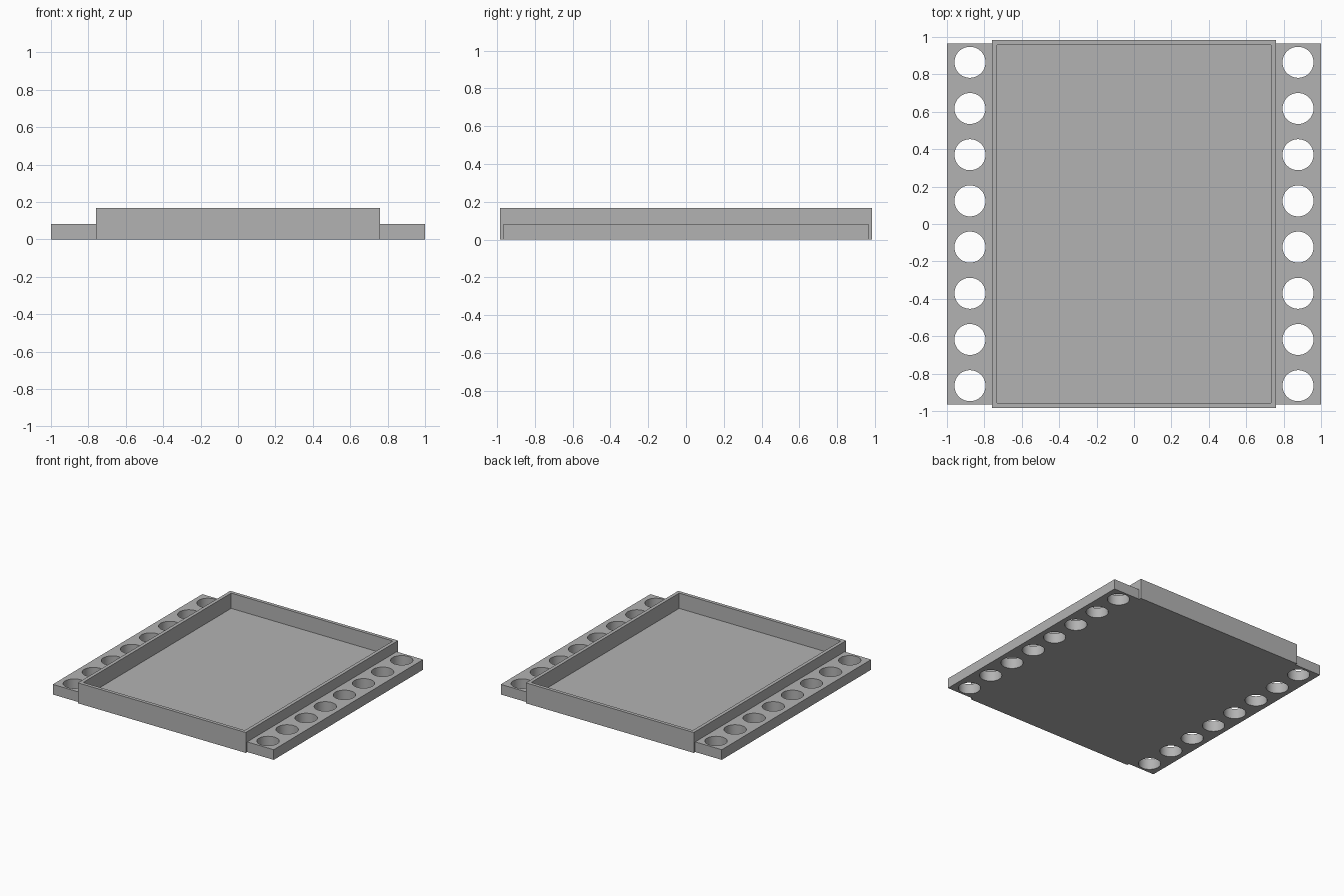
import bpy
import bmesh
import math
from mathutils import Matrix, Vector

cube = bpy.data.objects.get("Cube")
if cube:
    bpy.data.objects.remove(cube, do_unlink=True)

# Overall sizes
TRAY_X, TRAY_Y, TRAY_Z = 0.76, 0.985, 0.167
WALL, FLOOR = 0.04, 0.042
RAIL_X, RAIL_Y, RAIL_Z = 1.0, 0.966, 0.083
HOLES, HOLE_X, HOLE_PITCH, HOLE_R = 8, 0.877, 0.247, 0.083

grey = bpy.data.materials.new("plain grey")
grey.use_nodes = True
colour = (0.45, 0.45, 0.45, 1)
grey.diffuse_color = colour
grey.node_tree.nodes["Principled BSDF"].inputs["Base Color"].default_value = colour


def add_box(bm, low, high):
    low, high = Vector(low), Vector(high)
    matrix = Matrix.Translation((low + high) / 2) @ Matrix.Diagonal((*(high - low), 1))
    bmesh.ops.create_cube(bm, size=1, matrix=matrix)


def make_object(name, bm):
    bmesh.ops.recalc_face_normals(bm, faces=bm.faces)
    mesh = bpy.data.meshes.new(name)
    bm.to_mesh(mesh)
    bm.free()
    mesh.materials.append(grey)
    obj = bpy.data.objects.new(name, mesh)
    bpy.context.collection.objects.link(obj)
    return obj


# Open tray: inset the top face, then sink it to the floor
bm = bmesh.new()
add_box(bm, (-TRAY_X, -TRAY_Y, 0), (TRAY_X, TRAY_Y, TRAY_Z))
bm.normal_update()
top = max(bm.faces, key=lambda f: f.calc_center_median().z)
bmesh.ops.inset_individual(bm, faces=[top], thickness=WALL)
sunk = bmesh.ops.extrude_discrete_faces(bm, faces=[top])["faces"][0]
for v in sunk.verts:
    v.co.z = FLOOR
make_object("tray", bm)

# Side rails, each with a row of round through holes
for side, name in ((-1, "right_rail"), (1, "left_rail")):
    bm = bmesh.new()
    x1, x2 = sorted((side * TRAY_X, side * RAIL_X))
    add_box(bm, (x1, -RAIL_Y, 0), (x2, RAIL_Y, RAIL_Z))
    rail = make_object(name, bm)

    bm = bmesh.new()
    for i in range(HOLES):
        y = (i - (HOLES - 1) / 2) * HOLE_PITCH
        bmesh.ops.create_cone(bm, cap_ends=True, segments=48, radius1=HOLE_R,
                              radius2=HOLE_R, depth=1,
                              matrix=Matrix.Translation((side * HOLE_X, y, 0)))
    cutter = make_object("hole_cutter", bm)
    cutter.hide_render = True

    cut = rail.modifiers.new("holes", 'BOOLEAN')
    cut.operation = 'DIFFERENCE'
    cut.solver = 'EXACT'
    cut.object = cutter
    bpy.ops.object.select_all(action='DESELECT')
    bpy.context.view_layer.objects.active = rail
    rail.select_set(True)
    bpy.ops.object.modifier_apply(modifier=cut.name)
    bpy.data.objects.remove(cutter, do_unlink=True)
    bpy.ops.object.shade_smooth_by_angle(angle=math.radians(30))
